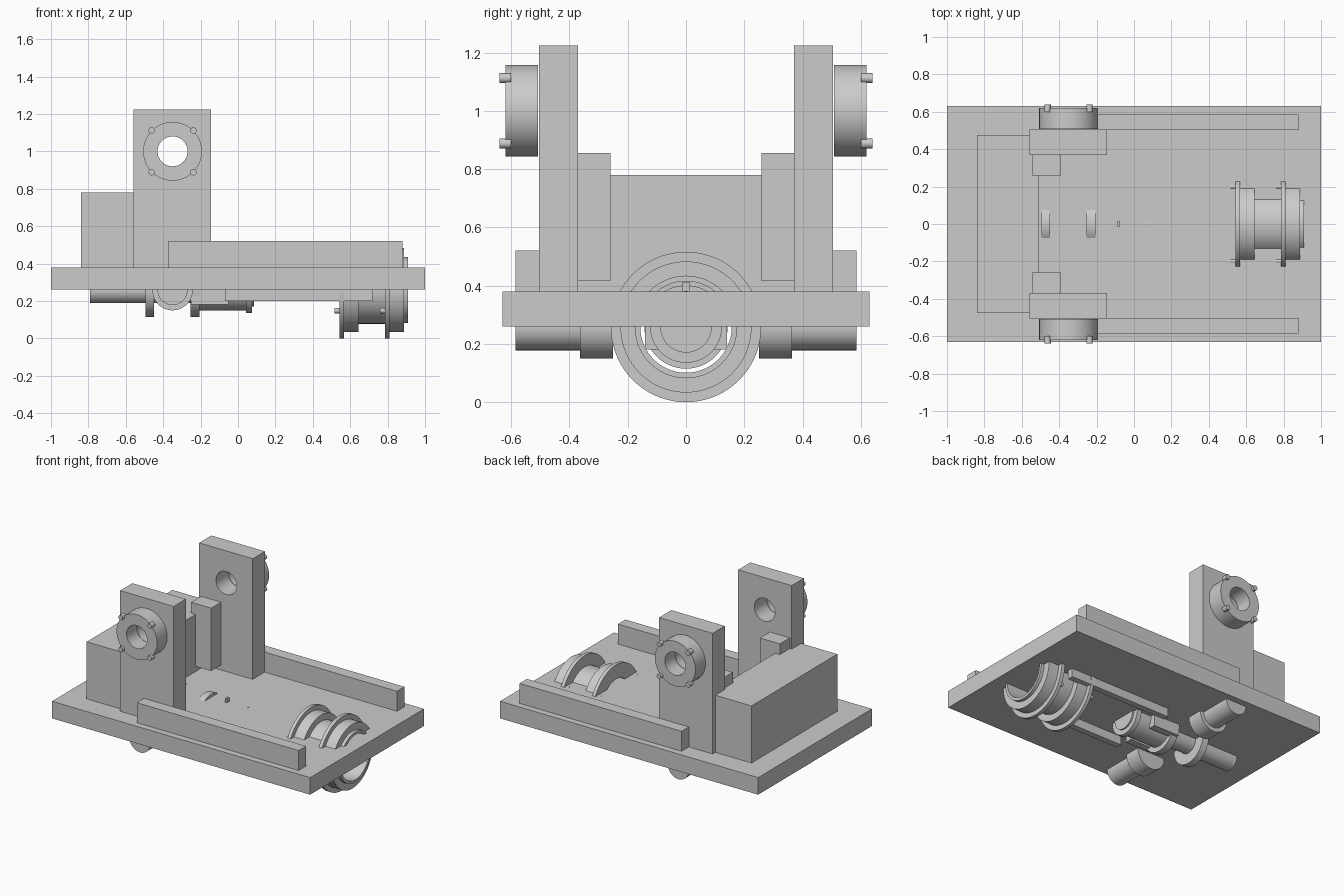
import bpy, bmesh, math
from mathutils import Matrix

if "Cube" in bpy.data.objects:
    bpy.data.objects.remove(bpy.data.objects["Cube"])

grey = bpy.data.materials.new("plain_grey")
grey.diffuse_color = (0.6, 0.6, 0.6, 1)
grey.use_nodes = True
grey.node_tree.nodes["Principled BSDF"].inputs["Base Color"].default_value = grey.diffuse_color
AXIS_Z = 0.258          # height of the shafts inside the plate
SIDES = ((1, "back"), (-1, "front"))


def finish(name, bm, smooth=False):
    bmesh.ops.recalc_face_normals(bm, faces=bm.faces)
    me = bpy.data.meshes.new(name)
    bm.to_mesh(me)
    bm.free()
    me.materials.append(grey)
    ob = bpy.data.objects.new(name, me)
    bpy.context.collection.objects.link(ob)
    if smooth:
        bpy.ops.object.select_all(action='DESELECT')
        ob.select_set(True)
        bpy.context.view_layer.objects.active = ob
        bpy.ops.object.shade_smooth_by_angle(angle=math.radians(30))
    return ob


def box(name, x0, x1, y0, y1, z0, z1):
    bm = bmesh.new()
    bmesh.ops.create_cube(bm, size=1)
    for v in bm.verts:
        v.co = ((x0 + x1) / 2 + v.co.x * (x1 - x0),
                (y0 + y1) / 2 + v.co.y * (y1 - y0),
                (z0 + z1) / 2 + v.co.z * (z1 - z0))
    return finish(name, bm)


def lathe(name, axis, centre, profile, bore=0, n=64):
    """Turn (position, radius) steps about x or y; bore > 0 makes it a tube."""
    bm = bmesh.new()
    pts = [(profile[0][0], bore)] + list(profile) + [(profile[-1][0], bore)]
    rings = []
    for p, r in pts:
        ring = []
        for i in range(n if r else 1):
            a = 2 * math.pi * i / n
            u, w = r * math.cos(a), r * math.sin(a)
            co = (p, u, w) if axis == "x" else (u, p, w)
            ring.append(bm.verts.new([c + d for c, d in zip(co, centre)]))
        rings.append(ring)
    pairs = list(zip(rings, rings[1:]))
    if bore:
        pairs.append((rings[-1], rings[0]))
    for a, b in pairs:
        for i in range(n):
            j = (i + 1) % n
            q = [a[i % len(a)], a[j % len(a)], b[j % len(b)], b[i % len(b)]]
            bm.faces.new(list(dict.fromkeys(q)))
    return finish(name, bm, True)


def span(s, a, b):
    return sorted((s * a, s * b))


# Base plate and rear block
box("base_plate", -1, 1, -0.63, 0.63, 0.26, 0.38)
box("rear_block", -0.84, -0.51, -0.475, 0.475, 0.38, 0.78)

for s, side in SIDES:
    # Bearing tower with through hole
    tower = box(side + "_tower", -0.56, -0.145, *span(s, 0.37, 0.505), 0.38, 1.225)
    cutter = lathe("hole_cutter", "y", (-0.35, 0, 1.0),
                   [(span(s, 0.3, 0.6)[0], 0.08), (span(s, 0.3, 0.6)[1], 0.08)])
    cutter.hide_render = True
    mod = tower.modifiers.new("hole", 'BOOLEAN')
    mod.operation, mod.solver, mod.object = 'DIFFERENCE', 'EXACT', cutter
    bpy.ops.object.select_all(action='DESELECT')
    tower.select_set(True)
    bpy.context.view_layer.objects.active = tower
    bpy.ops.object.modifier_apply(modifier="hole")
    bpy.data.objects.remove(cutter)

    # Bearing ring and its bolts
    y0, y1 = span(s, 0.508, 0.62)
    lathe(side + "_bearing_ring", "y", (-0.35, 0, 1.0), [(y0, 0.157), (y1, 0.157)], 0.08)
    b0, b1 = span(s, 0.60, 0.64)
    for dx in (-1, 1):
        for dz in (-1, 1):
            lathe(side + "_bearing_bolt", "y", (-0.35 + dx * 0.112, 0, 1.0 + dz * 0.112),
                  [(b0, 0.017), (b1, 0.017)], n=20)

    # Inner block, top rail and rails under the plate
    box(side + "_inner_block", -0.545, -0.39, *span(s, 0.26, 0.37), 0.415, 0.855)
    box(side + "_top_rail", -0.375, 0.88, *span(s, 0.503, 0.585), 0.38, 0.52)
    box(side + "_under_rail", -0.07, 0.72, *span(s, 0.21, 0.252), 0.2, 0.27)
    box(side + "_short_under_rail", -0.25, -0.05, *span(s, 0.09, 0.14), 0.18, 0.27)

    # Stepped cross shaft
    steps = [(0.25 * s, 0.108), (0.363 * s, 0.108), (0.363 * s, 0.08), (0.585 * s, 0.08)]
    lathe(side + "_cross_shaft", "y", (-0.35, 0, AXIS_Z), steps)

# Long shaft with collars
lathe("long_shaft", "x", (0, 0, AXIS_Z), [
    (-0.79, 0.07), (-0.495, 0.07), (-0.495, 0.143), (-0.448, 0.143),
    (-0.448, 0.07), (-0.255, 0.07), (-0.255, 0.143), (-0.207, 0.143),
    (-0.207, 0.108), (0.042, 0.108), (0.042, 0.123), (0.075, 0.123),
    (0.075, 0.088), (0.085, 0.088)])
box("shaft_key", -0.092, -0.076, -0.013, 0.013, 0.3, 0.41)

# Hollow flanged drum
lathe("flanged_drum", "x", (0, 0, AXIS_Z), [
    (0.543, 0.258), (0.567, 0.258), (0.567, 0.225), (0.645, 0.225),
    (0.645, 0.18), (0.785, 0.18), (0.785, 0.258), (0.81, 0.258),
    (0.81, 0.225), (0.887, 0.225), (0.887, 0.176), (0.91, 0.176)], 0.157, 96)

# Flange bolts
for x in (0.515, 0.76):
    for sy in (-1, 1):
        for sz in (-1, 1):
            lathe("flange_bolt", "x", (0, sy * 0.2, AXIS_Z + sz * 0.11),
                  [(x, 0.015), (x + 0.035, 0.015)], n=20)
